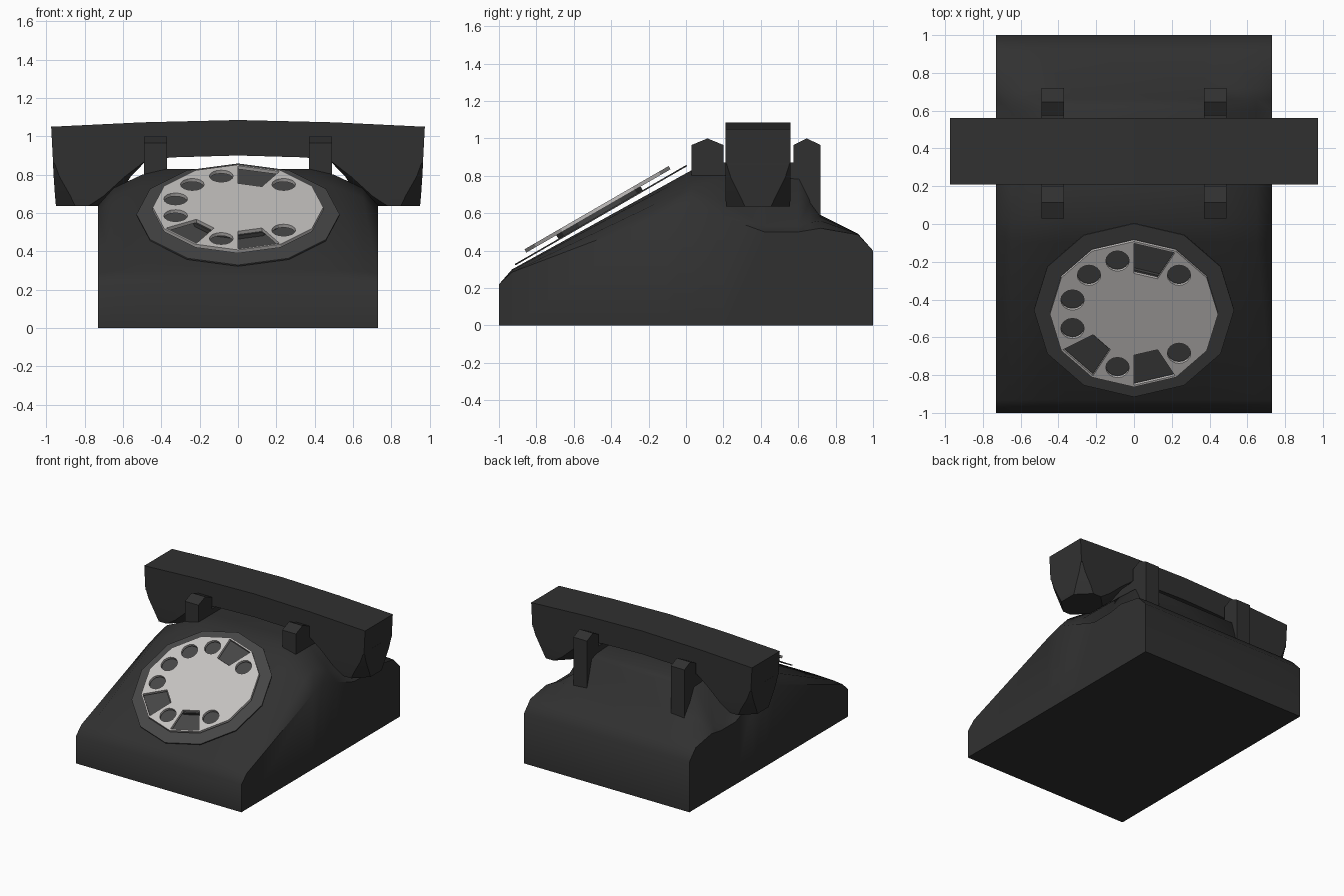
import bpy, bmesh, math
from mathutils import Matrix, Vector

if "Cube" in bpy.data.objects:
    bpy.data.objects.remove(bpy.data.objects["Cube"])


def material(name, r, g, b):
    m = bpy.data.materials.new(name)
    m.diffuse_color = (r, g, b, 1)
    m.use_nodes = True
    m.node_tree.nodes["Principled BSDF"].inputs["Base Color"].default_value = m.diffuse_color
    return m


BLACK = material("black_plastic", 0.03, 0.03, 0.03)
GREY = material("dark_grey", 0.06, 0.06, 0.06)
SILVER = material("silver", 0.56, 0.54, 0.53)


def finish(bm, name, mat, angle=None, matrix=None):
    bmesh.ops.recalc_face_normals(bm, faces=bm.faces)
    if matrix:
        bmesh.ops.transform(bm, matrix=matrix, verts=bm.verts)
    me = bpy.data.meshes.new(name)
    bm.to_mesh(me)
    bm.free()
    ob = bpy.data.objects.new(name, me)
    bpy.context.collection.objects.link(ob)
    me.materials.append(mat)
    if angle:
        bpy.ops.object.select_all(action='DESELECT')
        ob.select_set(True)
        bpy.context.view_layer.objects.active = ob
        bpy.ops.object.shade_smooth_by_angle(angle=math.radians(angle))
    return ob


def loft(name, rings, mat, angle=None, matrix=None):
    """Skin a list of equal-length closed rings and cap both ends."""
    bm = bmesh.new()
    vs = [[bm.verts.new(p) for p in ring] for ring in rings]
    n = len(vs[0])
    for a, b in zip(vs, vs[1:]):
        for i in range(n):
            j = (i + 1) % n
            bm.faces.new((a[i], a[j], b[j], b[i]))
    bm.faces.new(vs[0])
    bm.faces.new(vs[-1])
    return finish(bm, name, mat, angle, matrix)


# Body: cross-sections along y as (y, side z, shoulder z, cradle z, centre z)
stations = [
    (-1.00, 0.22, 0.22, 0.22, 0.22),
    (-0.93, 0.285, 0.295, 0.30, 0.30),
    (-0.10, 0.60, 0.68, 0.74, 0.758),
    (0.03, 0.64, 0.73, 0.80, 0.83),
    (0.20, 0.58, 0.66, 0.80, 0.83),
    (0.42, 0.50, 0.53, 0.79, 0.83),
    (0.60, 0.50, 0.53, 0.78, 0.82),
    (0.66, 0.51, 0.55, 0.66, 0.80),
    (0.72, 0.52, 0.56, 0.58, 0.59),
    (0.92, 0.485, 0.49, 0.49, 0.49),
    (1.00, 0.40, 0.40, 0.40, 0.40),
]
rings = []
for y, zs, zm, zc, zt in stations:
    half = [(0.73, 0), (0.73, zs), (0.65, zm), (0.50, zc), (0.37, zt)]
    rings.append([(x, y, z) for x, z in half] + [(-x, y, z) for x, z in reversed(half)])
loft("body", rings, BLACK, 50)

# Cradle rails: a pair of prongs joined by a low saddle on each side
prongs = [(0.03, 0.5), (0.03, 0.965), (0.115, 1.0), (0.20, 0.965), (0.20, 0.87),
          (0.575, 0.87), (0.575, 0.965), (0.645, 1.0), (0.72, 0.965), (0.72, 0.5)]
for side, s in (("left", -1), ("right", 1)):
    loft("cradle_" + side, [[(s * x, y, z) for y, z in prongs] for x in (0.37, 0.49)],
         BLACK, 35)

# Handset grip: bowed front outline extruded along y
outline = [(-0.975, 1.05), (-0.5, 1.073), (0, 1.085), (0.5, 1.073), (0.975, 1.05),
           (0.965, 0.86), (0.48, 0.87), (0.35, 0.89), (0, 0.90),
           (-0.35, 0.89), (-0.48, 0.87), (-0.965, 0.86)]
loft("handset_grip", [[(x, y, z) for x, z in outline] for y in (0.21, 0.56)], BLACK, 35)


# Handset ear and mouth cups: rectangles easing into octagons
def chamfered(x0, x1, y0, y1, c, z, s):
    pts = [(x0 + c, y0), (x1 - c, y0), (x1, y0 + c), (x1, y1 - c),
           (x1 - c, y1), (x0 + c, y1), (x0, y1 - c), (x0, y0 + c)]
    return [(s * x, y, z) for x, y in pts]


for side, s in (("left", -1), ("right", 1)):
    loft("handset_cup_" + side, [
        chamfered(0.48, 0.966, 0.21, 0.56, 0.004, 0.872, s),
        chamfered(0.56, 0.962, 0.21, 0.56, 0.03, 0.79, s),
        chamfered(0.62, 0.955, 0.21, 0.56, 0.08, 0.69, s),
        chamfered(0.68, 0.95, 0.215, 0.555, 0.10, 0.637, s)], BLACK, 40)

# Dial parts are made flat and tilted onto the sloping front
TILT = Matrix.Translation((0, -0.455, 0.59)) @ Matrix.Rotation(math.radians(30), 4, 'X')


def polar(r, deg, z=0.0):
    a = math.radians(deg)
    return Vector((r * math.cos(a), r * math.sin(a), z))


def disc(name, r, z0, z1, mat):
    loft(name, [[polar(r, 30 * i, z) for i in range(12)] for z in (z0, z1)], mat, None, TILT)


disc("dial_backplate", 0.53, -0.004, 0.004, GREY)
disc("dial_hub", 0.26, 0.004, 0.026, GREY)

# Finger wheel: twelve wedges, some with round holes, some with open windows
bm = bmesh.new()
R = 0.445


def add_loop(points):
    vs = [bm.verts.new(p) for p in points]
    return [bm.edges.new((vs[i], vs[(i + 1) % len(vs)])) for i in range(len(vs))]


round_holes = (1, 3, 4, 5, 6, 8, 10)
windows = (2, 7, 9)
for k in range(12):
    a, b = 30 * k, 30 * k + 30
    if k in windows:
        bm.faces.new([bm.verts.new(p) for p in (Vector(), polar(0.25, a), polar(0.25, b))])
        bm.faces.new([bm.verts.new(p) for p in
                      (polar(R, a), polar(R, b), polar(R - 0.012, b), polar(R - 0.012, a))])
        continue
    edges = add_loop([Vector(), polar(R, a), polar(R, b)])
    if k in round_holes:
        c = polar(0.337, a + 15)
        edges += add_loop([c + polar(0.062, 22.5 * i) for i in range(16)])
    bmesh.ops.triangle_fill(bm, edges=edges, use_beauty=True, normal=(0, 0, 1))
bmesh.ops.remove_doubles(bm, verts=bm.verts, dist=0.0005)
top = bmesh.ops.extrude_face_region(bm, geom=bm.faces[:], use_keep_orig=True)
bmesh.ops.translate(bm, verts=[g for g in top["geom"] if isinstance(g, bmesh.types.BMVert)],
                    vec=(0, 0, 0.02))
bmesh.ops.translate(bm, verts=bm.verts, vec=(0, 0, 0.026))
finish(bm, "dial_finger_wheel", SILVER, None, TILT)
